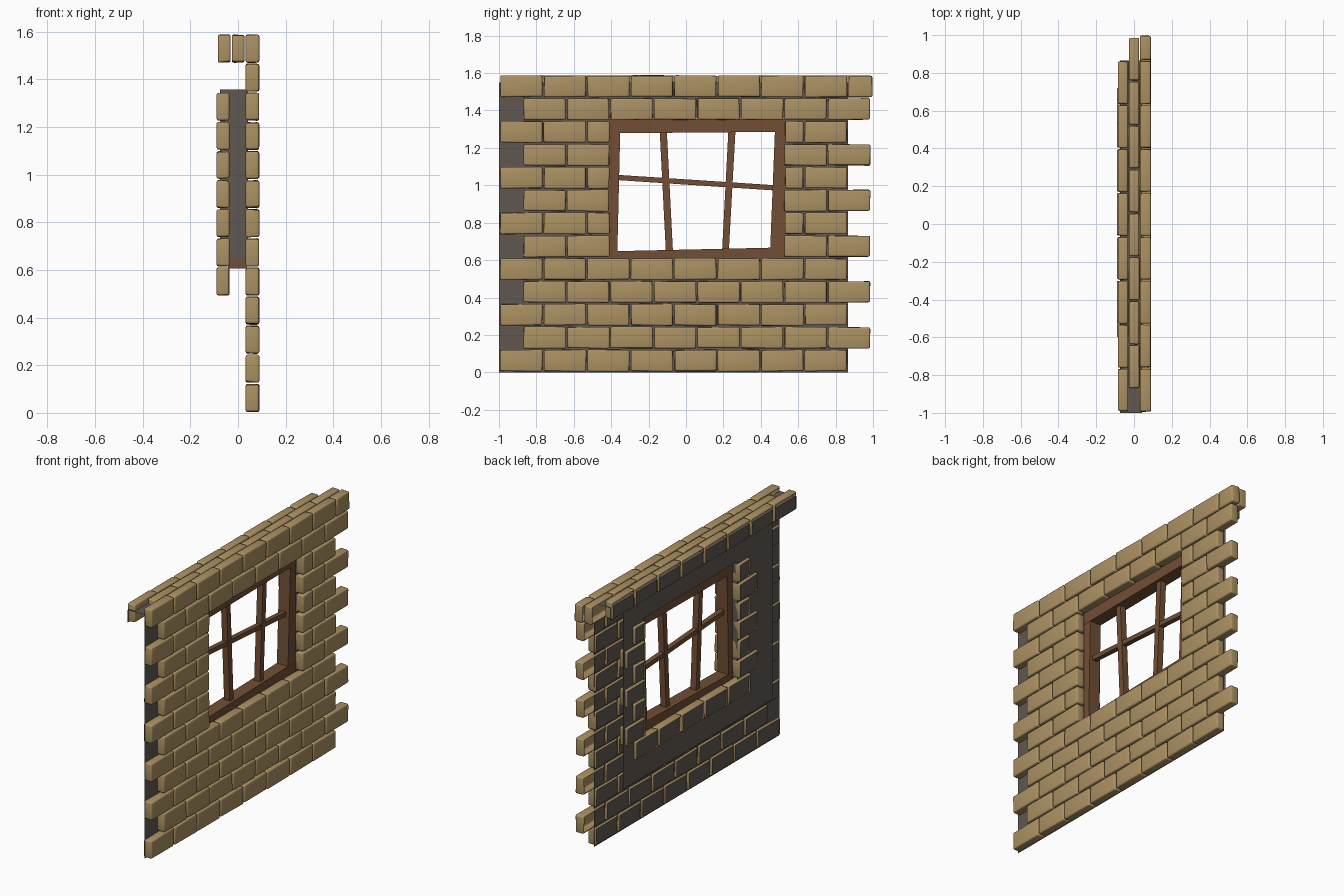
import bpy, bmesh, random
from mathutils import Vector

if "Cube" in bpy.data.objects:
    bpy.data.objects.remove(bpy.data.objects["Cube"])
random.seed(4)


def mat(name, c):
    m = bpy.data.materials.new(name)
    m.diffuse_color = (*c, 1)
    m.use_nodes = True
    m.node_tree.nodes["Principled BSDF"].inputs["Base Color"].default_value = m.diffuse_color
    return m


BRICK = mat("sandstone", (0.41, 0.285, 0.125))
MORTAR = mat("grey mortar", (0.115, 0.097, 0.083))
WOOD = mat("brown wood", (0.165, 0.077, 0.035))

PITCH, H = 0.1222, 0.114          # course spacing and brick height
LEN, GAP = 0.2325, 0.008          # brick spacing and joint
WY0, WY1, WZ0, WZ1 = -0.41, 0.53, 0.605, 1.358   # window opening


def finish(bm, name, material, smooth=False):
    me = bpy.data.meshes.new(name)
    bm.to_mesh(me)
    bm.free()
    me.materials.append(material)
    if smooth:
        me.polygons.foreach_set("use_smooth", [True] * len(me.polygons))
    ob = bpy.data.objects.new(name, me)
    bpy.context.collection.objects.link(ob)
    return ob


def bricks(name, items, x0, x1):
    """Rounded, slightly uneven bricks, open at the back (-x)."""
    bm = bmesh.new()
    for y0, y1, row in items:
        z0 = row * PITCH + 0.006
        vs = bmesh.ops.create_cube(bm, size=1)["verts"]
        push = random.uniform(-0.002, 0)
        for v in vs:
            s = v.co.copy()
            v.co = Vector((x1 + push if s.x > 0 else x0,
                           (y1 if s.y > 0 else y0) + random.uniform(-.003, .003),
                           z0 + (H if s.z > 0 else 0) + random.uniform(-.003, .003)))
    bmesh.ops.bevel(bm, geom=bm.edges[:], offset=0.009, segments=3,
                    profile=0.5, affect='EDGES', clamp_overlap=True)
    bm.normal_update()
    back = [f for f in bm.faces if f.normal.x < -0.999]
    bmesh.ops.delete(bm, geom=back, context='FACES')
    return finish(bm, name, BRICK, True)


def course(row, odd):
    s = -0.868 if odd else -0.992
    return [(s + i * LEN, s + (i + 1) * LEN - GAP, row) for i in range(8)]


# Outer wall: staggered courses clipped around the window
outer = []
for r in range(13):
    for y0, y1, _ in course(r, r % 2):
        if 5 <= r <= 10 and y1 > WY0 + 0.01 and y0 < WY1 - 0.01:
            if y0 < WY0 - 0.03:
                outer.append((y0, WY0, r))
            if y1 > WY1 + 0.03:
                outer.append((WY1, y1, r))
        else:
            outer.append((y0, y1, r))
outer.append((0.87, 0.996, 12))
bricks("outer_bricks", outer, 0.032, 0.09)

# Inner bricks round the window: both jambs and the row underneath
inner = [(y0, y1, 4) for y0, y1, _ in course(4, 0)[2:7]]
for r in range(5, 11):
    w = 0.19 if r % 2 else 0.11
    inner += [(WY0 - w, WY0, r), (WY1, WY1 + w, r)]
bricks("inner_window_bricks", inner, -0.09, -0.035)

# Top courses behind the outer one
bricks("top_back_bricks", course(12, 0), -0.085, -0.031)
bricks("top_middle_bricks", course(12, 1), -0.026, 0.028)


# Mortar sheets
def quad(bm, *pts):
    bm.faces.new([bm.verts.new(p) for p in pts])


def sheet(bm, x, y0, y1, z0, z1):
    quad(bm, (x, y0, z0), (x, y1, z0), (x, y1, z1), (x, y0, z1))


def holed_sheet(bm, x, y0, y1, z0, z1):
    sheet(bm, x, y0, y1, z0, WZ0)
    sheet(bm, x, y0, y1, WZ1, z1)
    sheet(bm, x, y0, WY0, WZ0, WZ1)
    sheet(bm, x, WY1, y1, WZ0, WZ1)


XF, XB, ZC = 0.042, -0.075, 1.55
bm = bmesh.new()
holed_sheet(bm, XF, -1, 0.865, 0, ZC)
finish(bm, "outer_mortar", MORTAR)
bm = bmesh.new()
holed_sheet(bm, XB, -0.76, 0.74, 0.35, 1.47)
finish(bm, "inner_mortar", MORTAR)
bm = bmesh.new()
quad(bm, (XB, -1, ZC), (XF, -1, ZC), (XF, 0.865, ZC), (XB, 0.865, ZC))
sheet(bm, XB, -1, 0.865, 1.47, ZC)
finish(bm, "top_mortar", MORTAR)
bm = bmesh.new()
for y, flip in ((WY0, 1), (WY1, 0)):
    p = [(XB, y, 0.645), (XF, y, 0.645), (XF, y, WZ1), (XB, y, WZ1)]
    quad(bm, *(p[::-1] if flip else p))
quad(bm, (XB, WY0, WZ1), (XB, WY1, WZ1), (XF, WY1, WZ1), (XF, WY0, WZ1))
finish(bm, "window_lining", MORTAR)


# Window: crooked wooden bars given as four (y, z) corners
def bar(name, corners, x0, x1):
    bm = bmesh.new()
    f = bm.faces.new([bm.verts.new((x0, y, z)) for y, z in corners])
    g = bmesh.ops.extrude_face_region(bm, geom=[f])["geom"]
    for v in g:
        if isinstance(v, bmesh.types.BMVert):
            v.co.x = x1
    bmesh.ops.recalc_face_normals(bm, faces=bm.faces[:])
    finish(bm, name, WOOD)


a, b, c, d = WY0 + .002, WY1 - .002, WZ0 + .001, WZ1 - .003
F = (-0.042, 0.036)
M = (-0.022, 0.018)
bar("frame_left", [(a, c), (-.368, c), (-.35, d), (a, d)], *F)
bar("frame_right", [(.448, c), (b, c), (b, d), (.478, d)], *F)
bar("frame_bottom", [(a, c), (b, c), (b, .668), (a, .647)], F[0] - .001, F[1] + .001)
bar("frame_top", [(a, 1.278), (b, 1.286), (b, d), (a, d)], F[0] - .001, F[1] + .001)
bar("upright_left", [(-.107, .63), (-.069, .63), (-.103, 1.3), (-.141, 1.3)], *M)
bar("upright_right", [(.192, .63), (.228, .63), (.265, 1.3), (.227, 1.3)], *M)
bar("crossbar", [(-.37, 1.028), (.48, .972), (.48, 1.0), (-.37, 1.056)], M[0] + .004, M[1] - .004)
